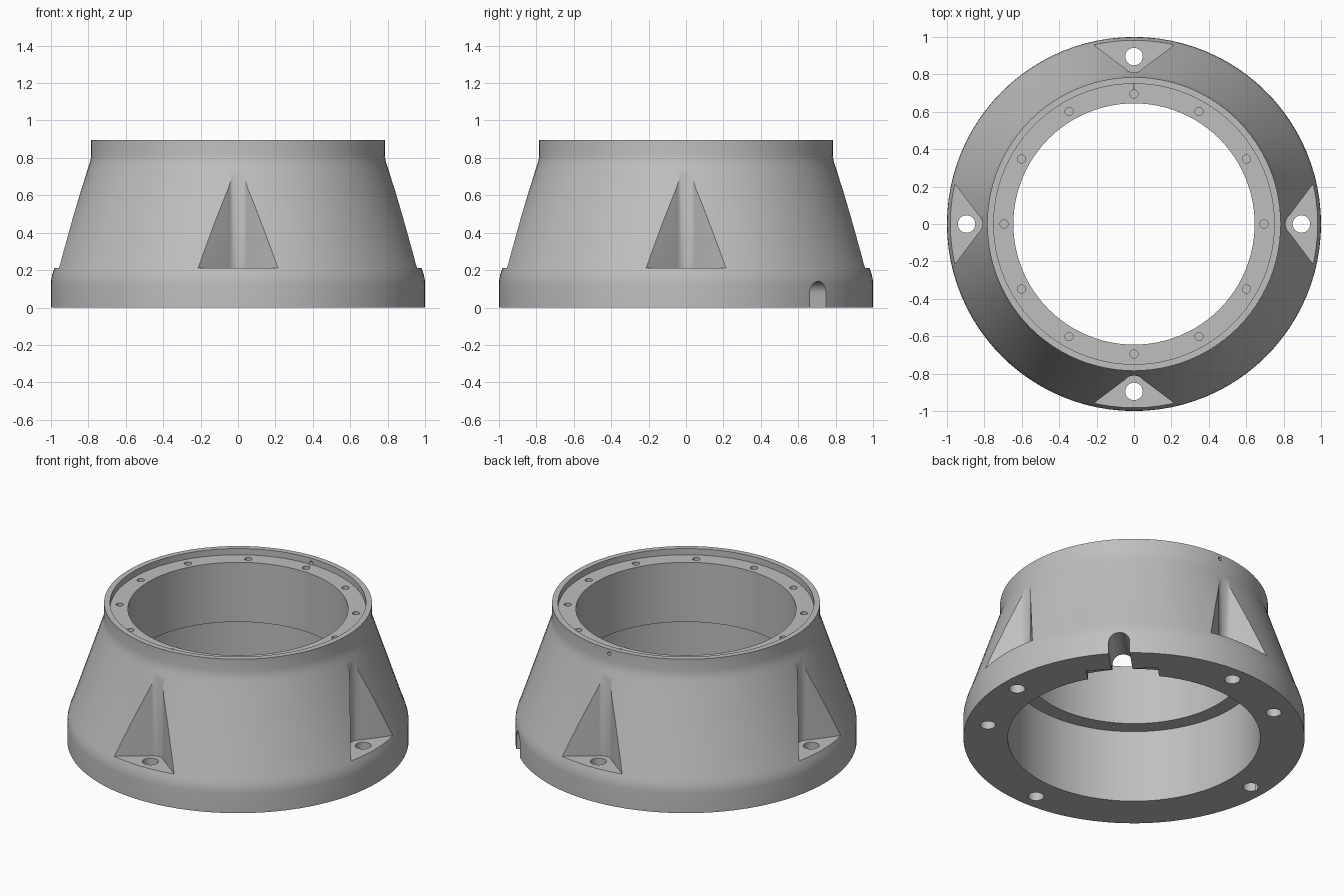
import bpy, bmesh
from math import sin, cos, pi, radians
from mathutils import Matrix, Vector

if "Cube" in bpy.data.objects:
    bpy.data.objects.remove(bpy.data.objects["Cube"], do_unlink=True)

gray = bpy.data.materials.new("light_gray")
gray.use_nodes = True
gray.diffuse_color = (0.52, 0.52, 0.52, 1)
gray.node_tree.nodes["Principled BSDF"].inputs["Base Color"].default_value = gray.diffuse_color

SEGMENTS = 96


def add_object(name, bm):
    bmesh.ops.recalc_face_normals(bm, faces=bm.faces)
    mesh = bpy.data.meshes.new(name)
    bm.to_mesh(mesh)
    bm.free()
    mesh.materials.append(gray)
    obj = bpy.data.objects.new(name, mesh)
    bpy.context.collection.objects.link(obj)
    return obj


def arc(cx, cy, r, start, end, steps):
    """Points on an arc, angles in degrees."""
    angles = [radians(start + (end - start) * i / steps) for i in range(steps + 1)]
    return [(cx + r * cos(a), cy + r * sin(a)) for a in angles]


def circle(cx, cy, r, sides=24):
    return arc(cx, cy, r, 0, 360, sides)[:-1]


def lathe(name, profile):
    """Revolve a closed (radius, height) profile about z."""
    bm = bmesh.new()
    verts = [bm.verts.new((r, 0, z)) for r, z in profile]
    edges = [bm.edges.new((verts[i - 1], verts[i])) for i in range(len(verts))]
    bmesh.ops.spin(bm, geom=verts + edges, cent=(0, 0, 0), axis=(0, 0, 1),
                   angle=2 * pi, steps=SEGMENTS, use_merge=True)
    bmesh.ops.remove_doubles(bm, verts=bm.verts, dist=1e-5)
    return add_object(name, bm)


def cut(target, outline, low, high, angle, upright=False):
    """Subtract a prism. Outlines are (radial, tangential) between two heights,
    or, when upright, (tangential, height) between two radii."""
    bm = bmesh.new()
    place = (lambda p, d: (d, p[0], p[1])) if upright else (lambda p, d: (p[0], p[1], d))
    turn = Matrix.Rotation(radians(angle), 3, 'Z')
    ends = [[bm.verts.new(turn @ Vector(place(p, d))) for p in outline] for d in (low, high)]
    for ring in ends:
        bm.faces.new(ring)
    for i in range(len(outline)):
        bm.faces.new((ends[0][i - 1], ends[0][i], ends[1][i], ends[1][i - 1]))
    cutter = add_object("cutter", bm)
    cutter.hide_render = True
    mod = target.modifiers.new("cut", 'BOOLEAN')
    mod.operation = 'DIFFERENCE'
    mod.solver = 'EXACT'
    mod.object = cutter
    bpy.context.view_layer.objects.active = target
    bpy.ops.object.modifier_apply(modifier=mod.name)
    bpy.data.objects.remove(cutter, do_unlink=True)


# Hollow conical housing: rounded base, tapered wall, collar, recessed ring, stepped bore
housing = lathe("conical_housing", [
    (0.74, 0), (1, 0), (1, 0.13), (0.998, 0.155), (0.992, 0.18), (0.984, 0.205),
    (0.972, 0.235), (0.805, 0.735), (0.795, 0.765), (0.788, 0.79), (0.785, 0.82),
    (0.785, 0.895), (0.75, 0.895), (0.75, 0.855), (0.645, 0.855), (0.645, 0.47), (0.74, 0.47)])

# Four wedge pockets with vertical bolt holes
wedge = [(1.1, -0.405)] + arc(0.875, 0, 0.065, 233, 127, 8) + [(1.1, 0.405)]
for angle in range(0, 360, 90):
    cut(housing, wedge, 0.21, 1.0, angle)
    cut(housing, circle(0.895, 0, 0.047), -0.1, 0.3, angle)

# Twelve blind screw holes in the recessed ring
for angle in range(0, 360, 30):
    cut(housing, circle(0.695, 0, 0.022, 16), 0.78, 0.95, angle)

# Two blind dowel holes in the underside
for angle in (-30, 120):
    cut(housing, circle(0.87, 0, 0.045), -0.1, 0.1, angle)

# Arched cable slot with a shallow plate recess and its screw holes
slot = [(-0.062, -0.1), (0.062, -0.1)] + arc(0, 0.078, 0.062, 0, 180, 16)
cut(housing, slot, 0.6, 1.1, 45, upright=True)
cut(housing, [(0.6, -0.21), (0.81, -0.21), (0.81, 0.21), (0.6, 0.21)], -0.1, 0.04, 45)
for side in (-0.16, 0.16):
    cut(housing, circle(0.775, side, 0.01, 12), -0.1, 0.09, 45)

# Small drain in the collar and a vent in the inner ledge
cut(housing, circle(0, 0.865, 0.012, 12), 0.72, 0.85, 90, upright=True)
cut(housing, circle(0.695, 0, 0.01, 12), 0.4, 0.55, 240)

bpy.ops.object.select_all(action='DESELECT')
housing.select_set(True)
bpy.context.view_layer.objects.active = housing
bpy.ops.object.shade_smooth_by_angle(angle=radians(30))
